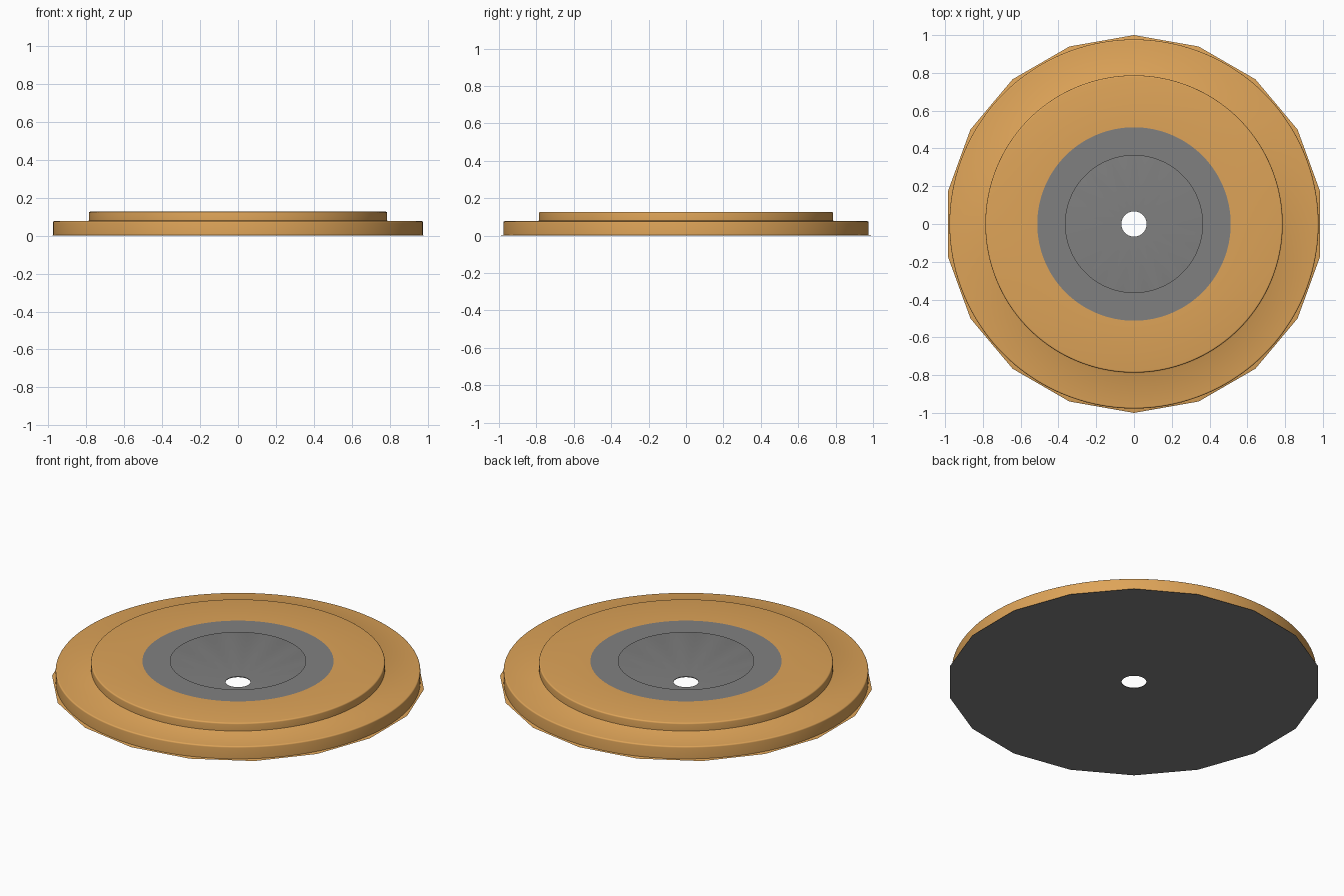
import bpy, bmesh, math

if "Cube" in bpy.data.objects:
    bpy.data.objects.remove(bpy.data.objects["Cube"])

SEGMENTS = 144
SIDES = 18


def make_material(name, rgb):
    mat = bpy.data.materials.new(name)
    mat.use_nodes = True
    color = (*rgb, 1.0)
    mat.diffuse_color = color
    mat.node_tree.nodes["Principled BSDF"].inputs["Base Color"].default_value = color
    return mat


orange = make_material("warm_orange", (0.73, 0.37, 0.098))
gray = make_material("mid_gray", (0.216, 0.216, 0.216))


def polygon_radius(angle):
    """Radius of the many-sided base outline, one corner pointing along +y."""
    step = math.tau / SIDES
    offset = (angle - math.pi / 2) % step - step / 2
    return math.cos(step / 2) / math.cos(offset)


def lathe(name, profile, closed, is_gray):
    """Spin a (radius, z) profile; radius None follows the base outline."""
    bm = bmesh.new()
    rings = []
    for radius, z in profile:
        ring = []
        for i in range(SEGMENTS):
            a = math.tau * i / SEGMENTS
            r = polygon_radius(a) if radius is None else radius
            ring.append(bm.verts.new((r * math.cos(a), r * math.sin(a), z)))
        rings.append(ring)
    pairs = list(zip(rings, rings[1:]))
    if closed:
        pairs.append((rings[-1], rings[0]))
    for inner, outer in pairs:
        for i in range(SEGMENTS):
            j = (i + 1) % SEGMENTS
            bm.faces.new((inner[i], outer[i], outer[j], inner[j]))
    bm.normal_update()
    for face in bm.faces:
        face.material_index = int(is_gray(face))
    mesh = bpy.data.meshes.new(name)
    bm.to_mesh(mesh)
    bm.free()
    mesh.materials.append(orange)
    mesh.materials.append(gray)
    obj = bpy.data.objects.new(name, mesh)
    bpy.context.collection.objects.link(obj)
    bpy.ops.object.select_all(action="DESELECT")
    obj.select_set(True)
    bpy.context.view_layer.objects.active = obj
    bpy.ops.object.shade_smooth_by_angle(angle=math.radians(35))
    return obj


def rounded(radius, z, size=0.008, steps=4):
    """Outer rounded corner, from the flat top round to the side."""
    angles = [math.pi / 2 * k / steps for k in range(steps + 1)]
    return [(radius - size + size * math.sin(a), z - size + size * math.cos(a))
            for a in angles]


def center_radius(face):
    return face.calc_center_median().xy.length


# Stepped hollow cover, with a gray ring around its open centre
cover = [(0.363, 0.127), (0.512, 0.127)]
cover += rounded(0.787, 0.127)
cover += [(0.787, 0.08), (0.792, 0.077)]
cover += rounded(0.977, 0.077)
cover += [(0.977, 0.004)]
lathe("stepped_cover", cover, False, lambda f: center_radius(f) < 0.512)

# Thin base plate with a small bore and an angular orange lip
plate = [(0.067, 0.004), (0.977, 0.004), (None, 0.0), (0.067, 0.0)]
lathe("base_plate", plate, True,
      lambda f: f.normal.z < 0.1 or center_radius(f) < 0.97)
